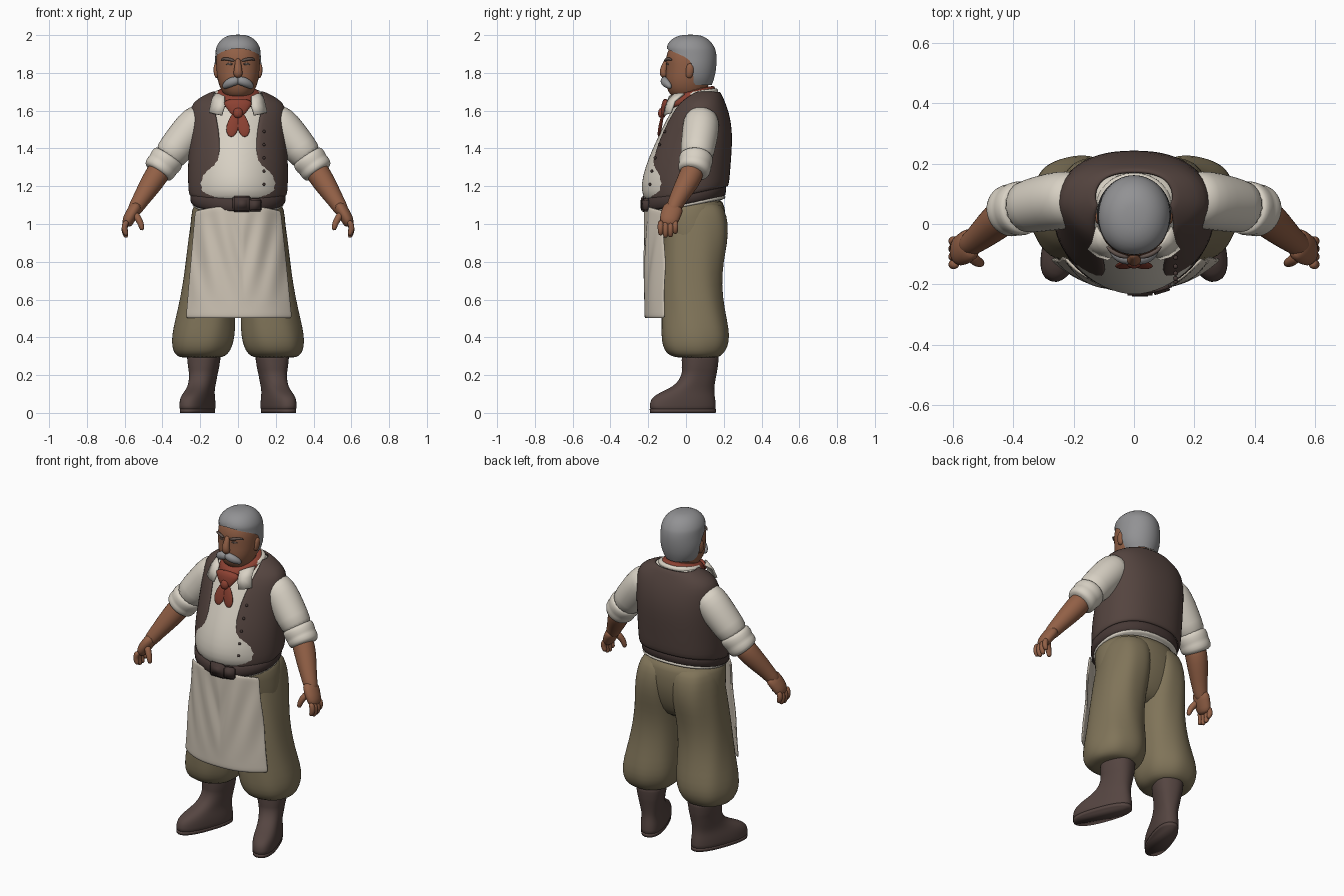
import bpy, bmesh, math
from mathutils import Vector, Matrix


def material(name, r, g, b):
    m = bpy.data.materials.new(name)
    lin = lambda c: ((c / 255 + 0.055) / 1.055) ** 2.4
    m.diffuse_color = (lin(r), lin(g), lin(b), 1)
    return m


SKIN = material("skin", 146, 96, 70)
HAIR = material("grey hair", 146, 146, 148)
SHIRT = material("cream linen", 216, 209, 196)
VEST = material("brown vest", 84, 68, 63)
BELT = material("dark leather", 70, 56, 53)
PANTS = material("olive cloth", 128, 116, 89)
BOOT = material("boot leather", 85, 69, 65)
APRON = material("apron canvas", 206, 196, 181)
SCARF = material("red scarf", 140, 65, 50)
BROW = material("brow grey", 98, 84, 78)


def finish(name, bm, mat, sub=1, mirror=False, thick=0):
    bmesh.ops.remove_doubles(bm, verts=bm.verts, dist=0.0002)
    bmesh.ops.recalc_face_normals(bm, faces=bm.faces)
    me = bpy.data.meshes.new(name)
    bm.to_mesh(me)
    bm.free()
    me.materials.append(mat)
    for p in me.polygons:
        p.use_smooth = True
    ob = bpy.data.objects.new(name, me)
    bpy.context.collection.objects.link(ob)
    if thick:
        s = ob.modifiers.new("thickness", "SOLIDIFY")
        s.thickness, s.offset = thick, 0
    if sub:
        s = ob.modifiers.new("smooth", "SUBSURF")
        s.levels = s.render_levels = sub
    if mirror:
        ob.modifiers.new("mirror", "MIRROR")
    return ob


def skin_rings(bm, rings, closed, caps):
    vs = [[bm.verts.new(p) for p in r] for r in rings]
    n = len(vs[0])
    for a, b in zip(vs, vs[1:]):
        for i in range(n if closed else n - 1):
            j = (i + 1) % n
            bm.faces.new((a[i], a[j], b[j], b[i]))
    if caps[0]:
        bm.faces.new(vs[0][::-1])
    if caps[1]:
        bm.faces.new(vs[-1])


def loft(name, rings, mat, cx=0, tilt=0, pf=2.0, pb=2.0, n=28, caps=(1, 1),
         opened=False, wave=0, turn=None, **kw):
    """Stacked rings: (z, half width, front y, back y, half opening at the front, ring tilt)."""
    out = []
    for ring in rings:
        z, hw, f, b = ring[:4]
        w = ring[4] if len(ring) > 4 else 0
        tl = ring[5] if len(ring) > 5 else tilt
        a0 = math.asin(min(1, w / hw) ** (pf / 2))
        cy, ry, pts = (f + b) / 2, (b - f) / 2, []
        for i in range(n + 1 if opened else n):
            a = a0 + (2 * math.pi - 2 * a0) * i / n
            s, c = math.sin(a), math.cos(a)
            p = pf if c > 0 else pb
            k = 1 + wave * math.sin(7 * a + z * 9)
            x = hw * k * math.copysign(abs(s) ** (2 / p), s)
            y = cy - ry * k * math.copysign(abs(c) ** (2 / p), c)
            pts.append((cx + x, y, z + tl * y))
        out.append(pts)
    bm = bmesh.new()
    skin_rings(bm, out, not opened, caps)
    if turn:
        c = Vector((cx, turn[1], 0))
        bmesh.ops.rotate(bm, verts=bm.verts, cent=c, matrix=Matrix.Rotation(turn[0], 3, 'Z'))
    return finish(name, bm, mat, **kw)


def tube(name, pts, mat, flat=1.0, n=12, **kw):
    """Rounded limb through (x, y, z, radius); flat squashes it in depth."""
    P = [Vector(p[:3]) for p in pts]
    out = []
    for i, p in enumerate(P):
        t = (P[min(i + 1, len(P) - 1)] - P[max(i - 1, 0)]).normalized()
        u = t.cross(Vector((0, 1, 0))).normalized()
        v = u.cross(t)
        r = pts[i][3]
        out.append([p + u * r * math.cos(2 * math.pi * k / n) + v * r * flat * math.sin(2 * math.pi * k / n)
                    for k in range(n)])
    bm = bmesh.new()
    skin_rings(bm, out, True, (1, 1))
    return finish(name, bm, mat, **kw)


def box(name, loc, size, mat, rot=0, bevel=0.008):
    bm = bmesh.new()
    bmesh.ops.create_cube(bm, size=1, matrix=Matrix.Translation(loc) @ Matrix.Rotation(rot, 4, 'Z')
                          @ Matrix.Diagonal((*size, 1)))
    bmesh.ops.bevel(bm, geom=bm.edges[:], offset=bevel, segments=2, affect='EDGES')
    return finish(name, bm, mat, sub=0)


# shirt torso and the vest over it, open at the front
loft("shirt_body", [(1.1, .235, -.205, .19), (1.15, .245, -.232, .20), (1.21, .25, -.24, .21),
                    (1.3, .245, -.218, .215), (1.4, .24, -.178, .222), (1.5, .235, -.13, .225),
                    (1.6, .225, -.08, .205), (1.65, .19, -.045, .18), (1.69, .13, -.01, .165),
                    (1.715, .105, .0, .15)], SHIRT, pf=1.8, pb=2.3)
loft("vest", [(1.15, .253, -.215, .215, .125, .22), (1.2, .258, -.222, .222, .108, .1),
              (1.3, .258, -.207, .228, .10), (1.4, .255, -.176, .236, .092), (1.5, .252, -.137, .238, .10),
              (1.59, .25, -.092, .22, .118), (1.642, .235, -.058, .2, .13), (1.676, .175, -.02, .185, .13),
              (1.7, .125, .0, .172, .118)], VEST, pf=1.75, pb=2.35, opened=True, caps=(0, 0), thick=.016)
for z, y in ((1.21, -.197), (1.28, -.187), (1.35, -.17), (1.42, -.147), (1.49, -.118)):
    bm = bmesh.new()
    bmesh.ops.create_uvsphere(bm, u_segments=10, v_segments=6, radius=.008,
                              matrix=Matrix.Translation((.138, y + .006, z)))
    finish("vest_button", bm, BELT, sub=0)

# shirt hem, belt and buckle
loft("shirt_hem", [(1.085, .238, -.2, .208), (1.1, .246, -.205, .214), (1.125, .24, -.205, .205)],
     SHIRT, tilt=.2, pb=2.3)
loft("belt", [(1.1, .24, -.218, .2), (1.108, .254, -.23, .213), (1.172, .256, -.232, .215),
              (1.18, .24, -.218, .2)], BELT, tilt=.19, pf=1.9, pb=2.3)
box("belt_buckle", (.02, -.226, 1.105), (.1, .022, .085), BELT)
box("buckle_plate", (.02, -.236, 1.105), (.06, .008, .05), BELT, bevel=.003)
box("belt_strap", (.09, -.214, 1.1), (.07, .03, .07), BELT, rot=.3)

# trousers: hips and gathered legs
loft("trouser_hips", [(1.14, .225, -.19, .19), (1.08, .245, -.195, .207), (.99, .255, -.175, .216),
                      (.9, .258, -.15, .2), (.82, .235, -.12, .17), (.75, .15, -.08, .12)],
     PANTS, tilt=.05, pb=2.2)
loft("trouser_leg", [(.29, .095, -.03, .155), (.3, .13, -.085, .185), (.33, .153, -.115, .212),
                     (.38, .166, -.13, .23), (.45, .165, -.132, .226), (.55, .152, -.13, .203),
                     (.68, .142, -.13, .188), (.8, .139, -.125, .2), (.9, .137, -.12, .222),
                     (1.0, .134, -.11, .226), (1.08, .125, -.1, .205), (1.12, .1, -.08, .17)],
     PANTS, cx=.183, wave=.014, n=32, pf=2.2, pb=2.2, mirror=True)
bpy.data.objects["trouser_leg"].data.transform(
    Matrix(((1, 0, -.11, .044), (0, 1, 0, 0), (0, 0, 1, 0), (0, 0, 0, 1))))

# apron: curved sheet with swag folds and a straight hem
bm = bmesh.new()
rows = []
for k in range(19):
    t = k / 18
    z = 1.1 - .6 * t
    row = []
    for i in range(41):
        u = -1 + i / 20
        x = u * (.225 + .055 * t) + .005 * t
        fold = .006 * math.sin(14 * abs(u - .1) + 9 * t) * math.sin(math.pi * min(1, t + .1))
        row.append((x, -.214 + .1 * abs(u) ** 2.6 - fold, z - .03 * u * u * (1 - t) ** 3))
    rows.append(row)
skin_rings(bm, rows, False, (0, 0))
finish("apron", bm, APRON, thick=.012)

# boots, turned outward, with a thin sole
TURN = (math.radians(20), .07)
loft("boot", [(.012, .066, -.2, .158), (.02, .07, -.208, .162), (.06, .07, -.206, .16),
              (.09, .066, -.185, .155), (.115, .062, -.13, .152), (.14, .062, -.075, .152),
              (.175, .066, -.035, .157), (.22, .072, -.02, .165), (.235, .077, -.024, .168),
              (.28, .082, -.02, .172), (.33, .092, -.028, .18)],
     BOOT, cx=.183, turn=TURN, pf=2.4, pb=2.4, mirror=True)
loft("boot_sole", [(0, .066, -.204, .16), (.02, .067, -.206, .161)], BOOT, cx=.183,
     turn=TURN, pf=2.4, pb=2.4, sub=0, mirror=True)

# arms: sleeve, rolled cuff, forearm, hand
tube("sleeve", [(.17, .085, 1.57, .085), (.22, .08, 1.535, .098), (.27, .075, 1.475, .098),
                (.33, .062, 1.4, .092), (.385, .052, 1.33, .088)], SHIRT, n=18, mirror=True)
tube("rolled_cuff", [(.36, .055, 1.365, .08), (.368, .054, 1.352, .092), (.388, .05, 1.327, .092),
                     (.398, .048, 1.312, .086), (.408, .046, 1.3, .09), (.425, .04, 1.275, .085),
                     (.43, .038, 1.268, .06)], SHIRT, n=18, mirror=True)
tube("forearm", [(.39, .045, 1.32, .062), (.43, .03, 1.26, .066), (.475, -.01, 1.19, .058),
                 (.52, -.05, 1.12, .045), (.545, -.068, 1.08, .041), (.56, -.078, 1.055, .03)],
     SKIN, n=14, mirror=True)
tube("palm", [(.53, -.058, 1.105, .036), (.558, -.078, 1.06, .036), (.582, -.09, 1.02, .034),
              (.592, -.092, .985, .024)], SKIN, flat=1.6, mirror=True)
for y, dz in ((-.134, .012), (-.108, 0), (-.082, .003), (-.057, .02)):
    tube("finger", [(.588, y, 1.02, .017), (.603, y, .98 + dz / 2, .018), (.599, y, .95 + dz, .017),
                    (.588, y, .926 + dz, .012)], SKIN, n=8, mirror=True)
tube("thumb", [(.55, -.1, 1.06, .022), (.525, -.122, 1.025, .02), (.51, -.13, .99, .017),
               (.507, -.13, .965, .012)], SKIN, n=8, mirror=True)

# head, neck and hair
tube("neck", [(0, .05, 1.58, .1), (0, .045, 1.66, .09), (0, .035, 1.76, .088)], SKIN, n=18)
loft("head", [(1.665, .05, -.06, .08), (1.685, .075, -.085, .1), (1.72, .096, -.104, .115),
              (1.77, .111, -.11, .13), (1.83, .116, -.104, .14), (1.868, .117, -.108, .143),
              (1.91, .113, -.1, .14), (1.95, .098, -.08, .12), (1.975, .06, -.045, .09)],
     SKIN, pf=2.2, pb=2.1)
loft("hair", [(1.735, .092, -.055, .136, .092), (1.77, .113, -.07, .15, .113), (1.82, .123, -.09, .16, .123),
              (1.87, .125, -.108, .163, .125), (1.9, .124, -.11, .161, .112), (1.921, .121, -.11, .157, .065),
              (1.933, .118, -.107, .153), (1.965, .102, -.092, .135), (1.99, .073, -.062, .103),
              (2.003, .034, -.015, .062)],
     HAIR, pf=2.15, pb=2.0, opened=True, caps=(0, 1))
tube("ear", [(.108, .012, 1.772, .01), (.114, .018, 1.79, .014), (.117, .022, 1.825, .016),
             (.114, .022, 1.852, .01)], SKIN, flat=1.5, n=10, mirror=True)

# face
tube("nose", [(0, -.098, 1.88, .014), (0, -.112, 1.84, .018), (0, -.122, 1.81, .024),
              (0, -.117, 1.79, .026), (0, -.105, 1.778, .015)], SKIN, flat=.9, n=12)
tube("moustache", [(-.006, -.112, 1.762, .022), (.022, -.115, 1.757, .026), (.045, -.108, 1.747, .026),
                   (.066, -.092, 1.734, .02), (.077, -.08, 1.72, .01)], HAIR, flat=.9, n=10, mirror=True)
tube("eyebrow", [(.016, -.11, 1.863, .007), (.045, -.107, 1.872, .01), (.075, -.091, 1.877, .009),
                 (.092, -.073, 1.867, .005)], BROW, flat=.9, n=8, mirror=True)
tube("eye", [(.028, -.104, 1.846, .004), (.045, -.101, 1.848, .007), (.064, -.092, 1.845, .004)],
     BROW, flat=.5, n=8, mirror=True)

# shirt collar and neck scarf
loft("collar_band", [(1.655, .13, -.06, .178), (1.69, .127, -.045, .172), (1.7, .11, -.03, .155)],
     SHIRT, tilt=.15)
bm = bmesh.new()
skin_rings(bm, [[(.07, -.085, 1.675), (.1, -.055, 1.688), (.125, -.01, 1.69)],
                [(.072, -.105, 1.62), (.105, -.092, 1.635), (.138, -.06, 1.65)],
                [(.085, -.115, 1.575), (.12, -.105, 1.582), (.152, -.08, 1.59)]], False, (0, 0))
finish("collar_flap", bm, SHIRT, sub=0, mirror=True, thick=.012)
loft("scarf_band", [(1.63, .1, -.1, .14), (1.64, .118, -.115, .15), (1.665, .12, -.112, .156),
                    (1.69, .114, -.094, .156), (1.7, .1, -.078, .14)], SCARF, tilt=.25, pf=1.7, wave=.015)
tube("scarf_drape", [(0, -.09, 1.66, .088), (0, -.108, 1.625, .074), (0, -.12, 1.59, .044),
                     (0, -.123, 1.565, .025)], SCARF, flat=.35)
tube("scarf_knot", [(0, -.12, 1.615, .015), (0, -.126, 1.6, .028), (0, -.128, 1.575, .028),
                    (0, -.128, 1.56, .015)], SCARF, flat=.8)
tube("scarf_tail", [(.008, -.12, 1.585, .02), (.02, -.13, 1.55, .03), (.032, -.138, 1.505, .035),
                    (.036, -.143, 1.48, .027), (.036, -.146, 1.46, .01)], SCARF, flat=.3, mirror=True)
